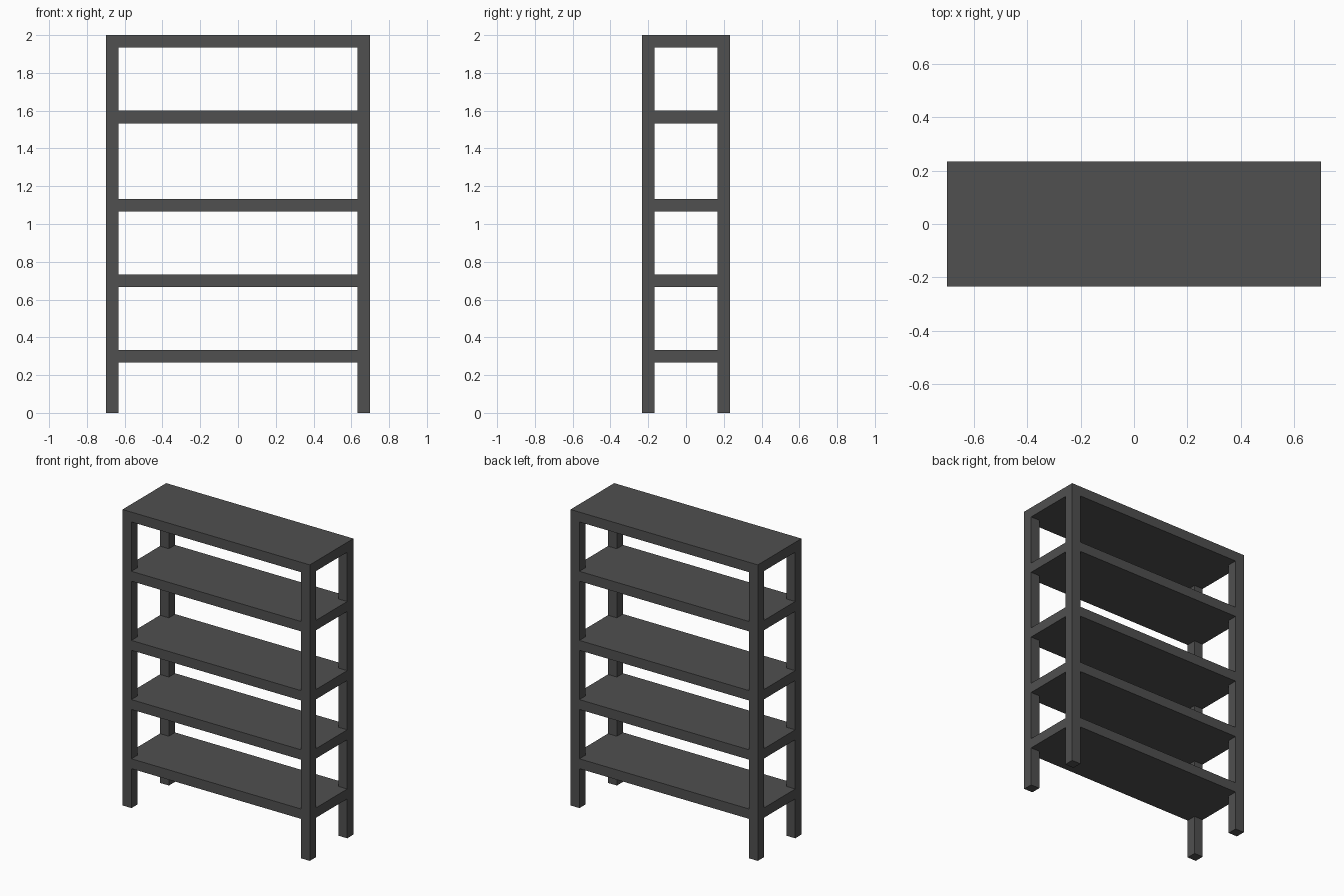
import bpy
import bmesh

cube = bpy.data.objects.get("Cube")
if cube:
    bpy.data.objects.remove(cube, do_unlink=True)

HALF_W, HALF_D, HEIGHT, BAR = 0.7, 0.233, 2.0, 0.0667

# Single dark grey finish
grey = bpy.data.materials.new("dark_grey")
grey.use_nodes = True
colour = (0.08, 0.08, 0.08, 1)
grey.diffuse_color = colour
grey.node_tree.nodes["Principled BSDF"].inputs["Base Color"].default_value = colour


def prism(name, outline, bottom, top):
    """Extrude a plan outline upwards between two heights."""
    bm = bmesh.new()
    face = bm.faces.new([bm.verts.new((x, y, bottom)) for x, y in outline])
    extruded = bmesh.ops.extrude_face_region(bm, geom=[face])["geom"]
    verts = [v for v in extruded if isinstance(v, bmesh.types.BMVert)]
    bmesh.ops.translate(bm, verts=verts, vec=(0, 0, top - bottom))
    bmesh.ops.recalc_face_normals(bm, faces=bm.faces)
    mesh = bpy.data.meshes.new(name)
    bm.to_mesh(mesh)
    bm.free()
    mesh.materials.append(grey)
    obj = bpy.data.objects.new(name, mesh)
    bpy.context.collection.objects.link(obj)
    return obj


def rectangle(x0, x1, y0, y1):
    return [(x0, y0), (x1, y0), (x1, y1), (x0, y1)]


# Top board covers the posts
prism("top_board", rectangle(-HALF_W, HALF_W, -HALF_D, HALF_D), HEIGHT - BAR, HEIGHT)

# Four square corner posts
for side, sx in (("right", -1), ("left", 1)):
    for end, sy in (("front", -1), ("back", 1)):
        x0, x1 = sorted((sx * HALF_W, sx * (HALF_W - BAR)))
        y0, y1 = sorted((sy * HALF_D, sy * (HALF_D - BAR)))
        prism(f"{end}_{side}_post", rectangle(x0, x1, y0, y1), 0, HEIGHT - BAR)

# Shelves are notched around the posts and flush with their outer faces
inner_w, inner_d = HALF_W - BAR, HALF_D - BAR
notched = []
for sx, sy in ((1, 1), (-1, 1), (-1, -1), (1, -1)):
    corner = [(HALF_W, inner_d), (inner_w, inner_d), (inner_w, HALF_D)]
    if sx * sy < 0:
        corner.reverse()
    notched += [(sx * x, sy * y) for x, y in corner]

for number, top in enumerate((0.333, 0.733, 1.133, 1.6), 1):
    prism(f"shelf_{number}", notched, top - BAR, top)
